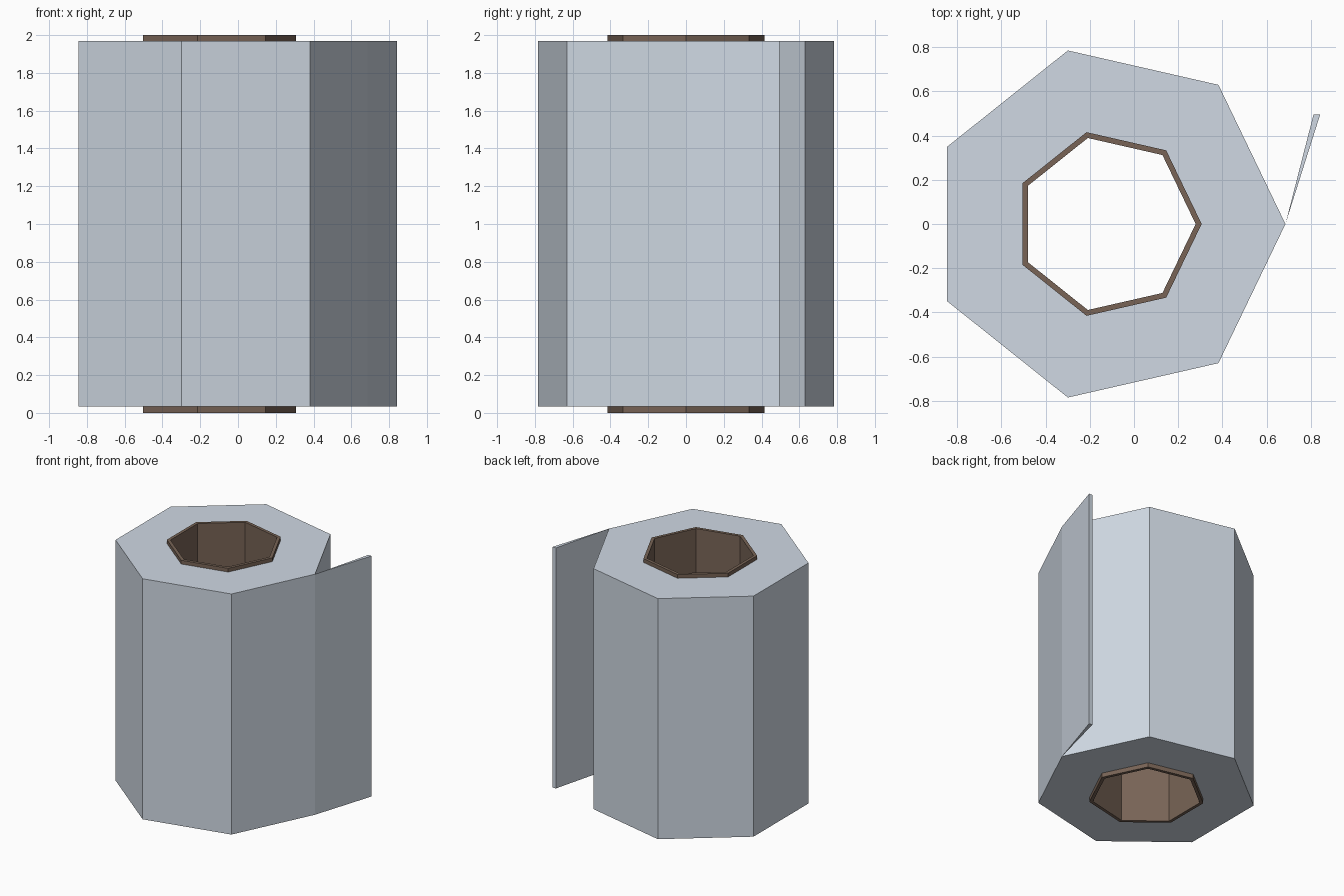
import bpy, bmesh, math

if "Cube" in bpy.data.objects:
    bpy.data.objects.remove(bpy.data.objects["Cube"])

SIDES = 7
CENTRE_X = -0.12


def material(name, rgb):
    m = bpy.data.materials.new(name)
    m.diffuse_color = (*rgb, 1)
    m.use_nodes = True
    m.node_tree.nodes["Principled BSDF"].inputs["Base Color"].default_value = m.diffuse_color
    return m


def add_object(name, bm, mat):
    bmesh.ops.recalc_face_normals(bm, faces=bm.faces)
    mesh = bpy.data.meshes.new(name)
    bm.to_mesh(mesh)
    bm.free()
    mesh.materials.append(mat)
    obj = bpy.data.objects.new(name, mesh)
    bpy.context.collection.objects.link(obj)
    return obj


def hollow_prism(name, outer, inner, z0, z1, mat):
    """Seven-sided ring swept between two heights."""
    bm = bmesh.new()
    section = [(outer, z0), (outer, z1), (inner, z1), (inner, z0)]
    rings = []
    for i in range(SIDES):
        a = 2 * math.pi * i / SIDES
        rings.append([bm.verts.new((CENTRE_X + r * math.cos(a), r * math.sin(a), z))
                      for r, z in section])
    for i in range(SIDES):
        a, b = rings[i], rings[(i + 1) % SIDES]
        for k in range(4):
            n = (k + 1) % 4
            bm.faces.new((a[k], b[k], b[n], a[n]))
    return add_object(name, bm, mat)


def prism(name, outline, z0, z1, mat):
    bm = bmesh.new()
    base = bm.faces.new([bm.verts.new((x, y, z0)) for x, y in outline])
    top = bmesh.ops.extrude_face_region(bm, geom=[base], use_keep_orig=True)["geom"]
    bmesh.ops.translate(bm, vec=(0, 0, z1 - z0),
                        verts=[v for v in top if isinstance(v, bmesh.types.BMVert)])
    return add_object(name, bm, mat)


paper = material("pale blue white paper", (0.63, 0.694, 0.775))
card = material("brown cardboard", (0.188, 0.127, 0.093))

# Cardboard core, poking out slightly at both ends
hollow_prism("cardboard_tube", 0.426, 0.399, 0.0, 2.0, card)

# Wound paper; its bore sits just inside the tube wall
hollow_prism("paper_roll", 0.805, 0.42, 0.035, 1.97, paper)

# Loose sheet, a thin wedge starting at the roll's right corner
prism("loose_sheet", [(0.685, 0.0), (0.842, 0.495), (0.812, 0.495)], 0.035, 1.97, paper)
